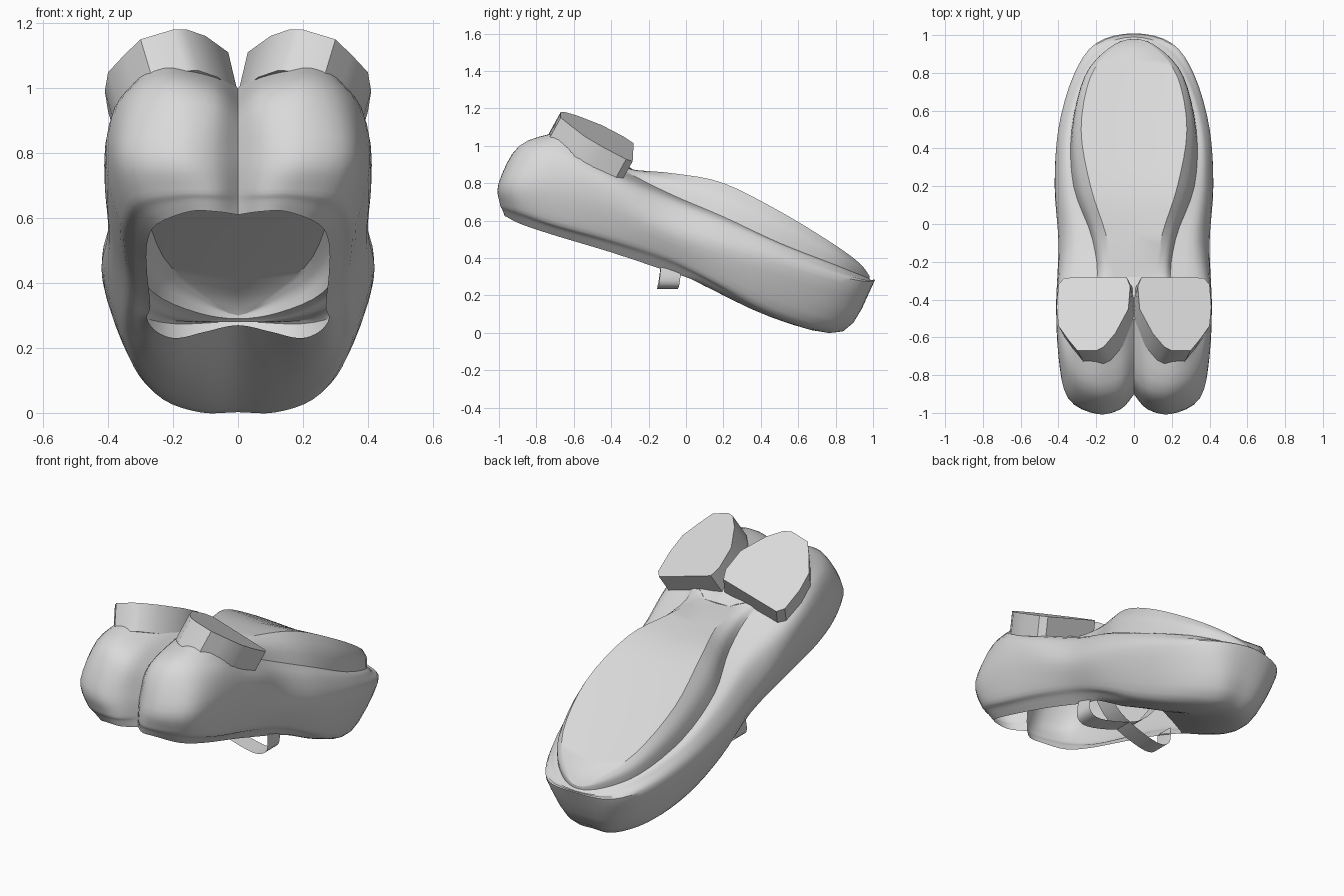
import bpy
import bmesh
from mathutils import Matrix, Vector

cube = bpy.data.objects.get("Cube")
if cube:
    bpy.data.objects.remove(cube, do_unlink=True)

grey = bpy.data.materials.new("light_grey")
grey.use_nodes = True
grey.diffuse_color = (.7, .7, .7, 1)
grey.node_tree.nodes["Principled BSDF"].inputs["Base Color"].default_value = (.7, .7, .7, 1)


def ring(*points):
    return [Vector(p) for p in points]


def curve_point(p0, p1, p2, p3, t):
    return p1 + .5 * t * (p2 - p0 + t * (2 * p0 - 5 * p1 + 4 * p2 - p3 + t * (3 * p1 - p0 - 3 * p2 + p3)))


def smooth_line(points, steps, mirrored_end=False):
    """Pass a smooth curve through the points; a mirrored end crosses the centre plane squarely."""
    last = points[-1]
    tail = last.copy()
    if mirrored_end:
        tail = points[-2] * Vector((1, 1, 1)).length_squared / 3
        tail.x = -tail.x
    padded = [points[0], *points, tail]
    line = []
    for k in range(len(points) - 1):
        line += [curve_point(*padded[k:k + 4], s / steps) for s in range(steps)]
    return line + [last.copy()]


def add_patch(bm, rings, steps):
    """Loft a smooth surface through neighbouring rings."""
    columns = zip(*[smooth_line(r, 4, True) for r in rings])
    grid = [[bm.verts.new(p) for p in smooth_line(list(c), steps)] for c in columns]
    for a, b in zip(grid, grid[1:]):
        for k in range(len(a) - 1):
            bm.faces.new((a[k], b[k], b[k + 1], a[k + 1]))


def finish(bm, name, angle=.6):
    """Mirror the half model, weld it and make an object."""
    for v in bm.verts:
        v.co.x = max(v.co.x, 0) if name != "cross_strap" else v.co.x
    copy = bmesh.ops.duplicate(bm, geom=bm.verts[:] + bm.edges[:] + bm.faces[:])["geom"]
    flipped = [g for g in copy if isinstance(g, bmesh.types.BMVert)]
    bmesh.ops.transform(bm, matrix=Matrix.Scale(-1, 4, (1, 0, 0)), verts=flipped)
    if name == "shell":
        bmesh.ops.remove_doubles(bm, verts=bm.verts, dist=.001)
        bmesh.ops.dissolve_degenerate(bm, edges=bm.edges, dist=.0005)
    bmesh.ops.recalc_face_normals(bm, faces=bm.faces)
    mesh = bpy.data.meshes.new(name)
    bm.to_mesh(mesh)
    bm.free()
    mesh.materials.append(grey)
    obj = bpy.data.objects.new(name, mesh)
    bpy.context.collection.objects.link(obj)
    bpy.ops.object.select_all(action='DESELECT')
    obj.select_set(True)
    bpy.context.view_layer.objects.active = obj
    bpy.ops.object.shade_smooth_by_angle(angle=angle)
    return obj


# Rings of the half shell, each running from the front cleft along the side to the back
opening = ring((0, -.9, .61), (.07, -.96, .62), (.15, -.96, .62), (.25, -.88, .58),
               (.28, -.7, .52), (.28, -.4, .43), (.27, -.1, .33), (.28, .02, .29),
               (.25, .1, .25), (.19, .15, .23), (.1, .18, .25), (0, .2, .27))
belly = ring((0, -.9, .69), (.07, -.98, .69), (.18, -.99, .69), (.32, -.91, .67),
             (.36, -.7, .6), (.36, -.4, .52), (.35, -.1, .42), (.36, .2, .27),
             (.32, .45, .14), (.24, .68, .05), (.12, .82, .01), (0, .84, .01))
waist = ring((0, -.88, .8), (.08, -.97, .8), (.2, -1, .8), (.35, -.92, .8),
             (.4, -.7, .78), (.41, -.4, .7), (.4, -.1, .56), (.42, .2, .45),
             (.4, .5, .36), (.32, .78, .28), (.2, .95, .25), (0, 1, .26))
shoulder = ring((0, -.8, .93), (.07, -.87, .98), (.2, -.89, 1), (.32, -.82, .98),
                (.38, -.64, .94), (.38, -.38, .83), (.34, -.1, .71), (.38, .2, .58),
                (.37, .5, .46), (.29, .78, .35), (.17, .94, .29), (0, .99, .28))
rim = ring((0, -.5, 1), (.07, -.6, 1.04), (.2, -.7, 1.07), (.3, -.65, 1.04),
           (.32, -.5, .96), (.2, -.32, .86), (.22, -.08, .74), (.32, .2, .62),
           (.33, .5, .48), (.26, .78, .37), (.13, .93, .31), (0, .98, .29))
crown = [Vector((.02 * k, -.28, .87)) for k in range(6)]
crown += ring((.15, -.05, .85), (.23, .2, .8), (.28, .5, .65), (.23, .78, .48),
              (.11, .93, .37), (0, .98, .3))

# The underside sags between the opening and the belly towards the back
sag = [a.lerp(b, .5) - Vector((0, 0, .06 * min(1, max(0, (k - 7) / 3))))
       for k, (a, b) in enumerate(zip(opening, belly))]
# The crown wall bulges slightly, and its top dips to a centre crease
wall = [a.lerp(b, .5) + Vector((.015 if a.x else 0, 0, .01)) for a, b in zip(rim, crown)]
crease = [Vector((0, p.y, p.z - .06 * p.x)) for p in crown]

shell = bmesh.new()
add_patch(shell, [opening, sag, belly, waist, shoulder, rim], 4)
add_patch(shell, [rim, wall, crown], 3)
add_patch(shell, [crown, crease], 1)
finish(shell, "shell")

# Pair of tilted blocks on the front lobes
outline = [(.4, -.32), (.37, -.285), (.04, -.28), (.02, -.33), (.03, -.45), (.1, -.58),
           (.16, -.65), (.2, -.67), (.3, -.67), (.35, -.61), (.4, -.54), (.41, -.44)]
blocks = bmesh.new()
top = blocks.faces.new([blocks.verts.new((x, y, 1.165 - .3 * (x - .25) - .55 * (y + .67)))
                        for x, y in outline])
down = Vector((-.3, -.55, -1)).normalized() * .15
base = bmesh.ops.extrude_face_region(blocks, geom=[top], use_keep_orig=True)["geom"]
bmesh.ops.translate(blocks, vec=down, verts=[g for g in base if isinstance(g, bmesh.types.BMVert)])
finish(blocks, "front_blocks")

# Crossed straps under the opening
path = smooth_line(ring((-.28, -.08, .35), (-.28, -.09, .26), (-.2, -.1, .235), (0, -.09, .285),
                        (.12, -.08, .36), (.22, -.06, .5)), 4)
strap = bmesh.new()
half = Vector((0, .055, 0))
rows = [[strap.verts.new(p + half * s) for s in (-1, 1)] for p in path]
for a, b in zip(rows, rows[1:]):
    strap.faces.new((a[0], b[0], b[1], a[1]))
bmesh.ops.solidify(strap, geom=strap.faces[:], thickness=.012)
finish(strap, "cross_strap")
